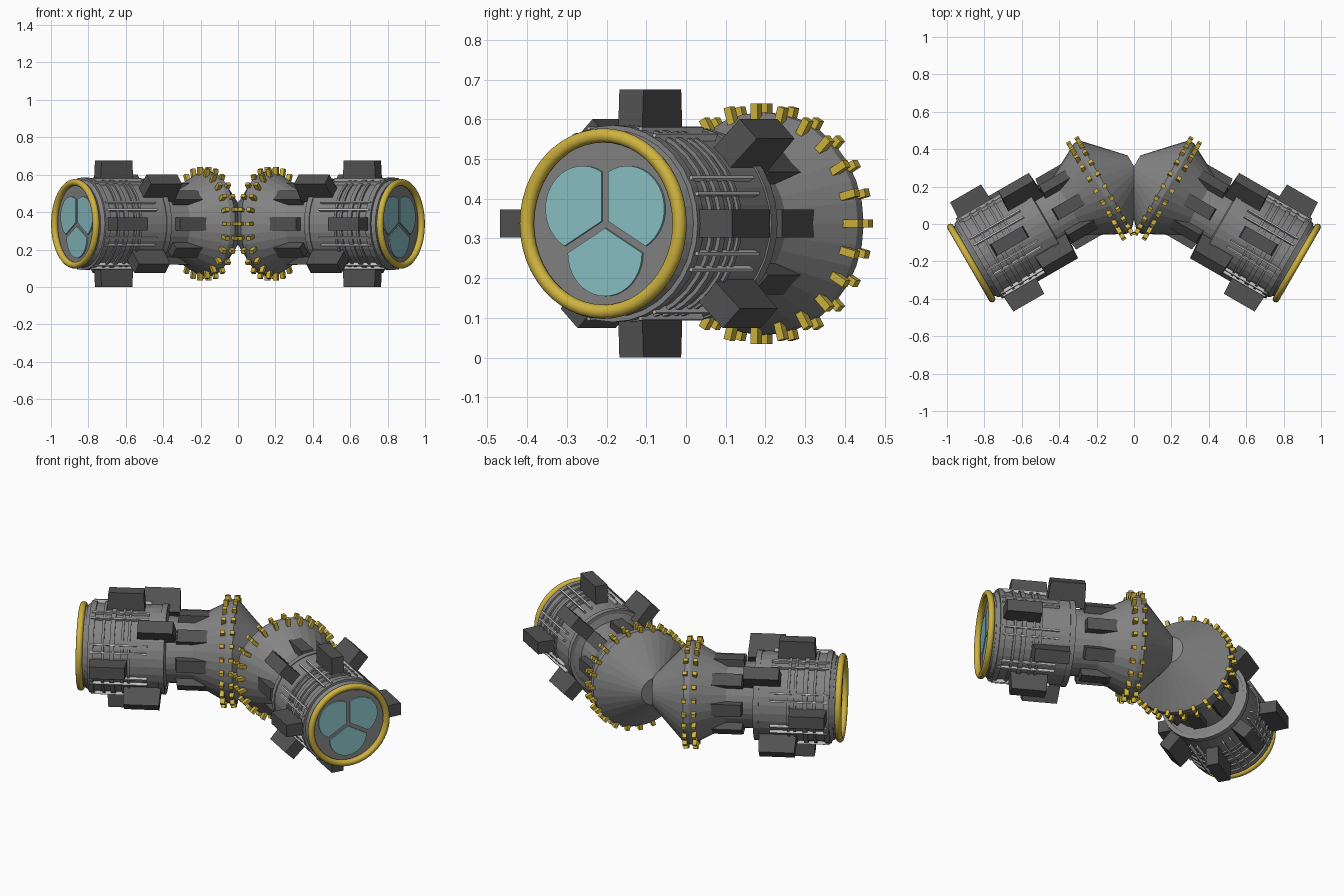
import bpy, bmesh, math
from mathutils import Matrix, Vector

if "Cube" in bpy.data.objects:
    bpy.data.objects.remove(bpy.data.objects["Cube"])

# Pod frame: local z runs outward along the pod, local y is up; left pod is mirrored
FRAME = Matrix(((0.5, 0, 0.866, 0.18),
                (0.866, 0, -0.5, 0.19),
                (0, 1, 0, 0.3375),
                (0, 0, 0, 1)))


def material(name, rgb):
    m = bpy.data.materials.new(name)
    m.diffuse_color = (*rgb, 1)
    m.use_nodes = True
    m.node_tree.nodes["Principled BSDF"].inputs["Base Color"].default_value = m.diffuse_color
    return m


GREY = material("mid grey", (0.23, 0.23, 0.23))
DARK = material("dark grey", (0.085, 0.085, 0.085))
LIGHT = material("light grey", (0.55, 0.55, 0.55))
GOLD = material("gold", (0.62, 0.45, 0.05))
TEAL = material("window teal", (0.26, 0.54, 0.57))


def finish(bm, name, mat, smooth=False):
    bmesh.ops.recalc_face_normals(bm, faces=bm.faces)
    bm.transform(FRAME)
    me = bpy.data.meshes.new(name)
    bm.to_mesh(me)
    bm.free()
    me.materials.append(mat)
    ob = bpy.data.objects.new(name, me)
    bpy.context.collection.objects.link(ob)
    mod = ob.modifiers.new("other_pod", 'MIRROR')
    mod.use_mirror_merge = False
    if smooth:
        for p in me.polygons:
            p.use_smooth = True
    return ob


def lathe(bm, profile, n=32, closed=False):
    """Spin (radius, along) points round the pod axis."""
    rings = [[bm.verts.new((r * math.cos(2 * math.pi * i / n),
                            r * math.sin(2 * math.pi * i / n), u))
              for i in range(n)] for r, u in profile]
    pairs = list(zip(rings, rings[1:]))
    if closed:
        pairs.append((rings[-1], rings[0]))
    for a, b in pairs:
        for i in range(n):
            j = (i + 1) % n
            bm.faces.new((a[i], a[j], b[j], b[i]))
    if not closed:
        bm.faces.new(rings[0])
        bm.faces.new(rings[-1])


def radial_box(bm, angle, r0, r1, width, u0, u1, taper=0.0):
    """Box standing out from the axis; taper shortens its outer face."""
    rot = Matrix.Rotation(math.radians(angle), 4, 'Z')
    vs = bmesh.ops.create_cube(bm, size=1)["verts"]
    for v in vs:
        top = v.co.x > 0
        t = taper if top else 0
        v.co = rot @ Vector((r1 if top else r0, v.co.y * width,
                             u1 - t if v.co.z > 0 else u0 + t))


# Hub cones with narrow neck
bm = bmesh.new()
lathe(bm, [(0.08, -0.215), (0.28, -0.03), (0.28, 0.0), (0.18, 0.19), (0.18, 0.36)])
finish(bm, "hub_and_neck", GREY)

# Pod body
bm = bmesh.new()
lathe(bm, [(0.18, 0.335), (0.215, 0.345), (0.238, 0.36), (0.238, 0.745), (0.225, 0.77)])
finish(bm, "pod_body", GREY)

# Raised bands round the body
bm = bmesh.new()
for u, w, r in ((0.355, 0.03, 0.243), (0.53, 0.014, 0.246), (0.565, 0.014, 0.246),
                (0.62, 0.025, 0.248), (0.67, 0.014, 0.248), (0.735, 0.03, 0.248)):
    lathe(bm, [(0.22, u - w / 2), (r, u - w / 2), (r, u + w / 2), (0.22, u + w / 2)], closed=True)
finish(bm, "body_bands", GREY)

# Thin rails along the body
bm = bmesh.new()
for k in range(8):
    for d in (-5, 5):
        radial_box(bm, 22.5 + 45 * k + d, 0.236, 0.255, 0.009, 0.43, 0.74)
finish(bm, "body_rails", LIGHT)

# Two rows of gear teeth on the hub rim
bm = bmesh.new()
for k in range(24):
    for u in (-0.026, 0.026):
        radial_box(bm, 15 * k, 0.23, 0.303, 0.02, u - 0.012, u + 0.012)
finish(bm, "hub_teeth", GOLD)

# Stand-off blocks round the body: angle, centre along the axis
bm = bmesh.new()
for angle, u in ((0, 0.637), (180, 0.637), (90, 0.56), (270, 0.56),
                 (45, 0.385), (135, 0.385), (225, 0.46), (315, 0.47)):
    radial_box(bm, angle, 0.2, 0.3375, 0.07, u - 0.103, u + 0.103, 0.008)
finish(bm, "body_blocks", DARK)

# Fins bridging the neck and hub cone
bm = bmesh.new()
for k in range(8):
    radial_box(bm, 45 * k, 0.15, 0.218, 0.07, 0.095, 0.285, 0.01)
finish(bm, "neck_fins", DARK)

# Gold end ring
bm = bmesh.new()
lathe(bm, [(0.222 + 0.018 * math.cos(a * math.pi / 6), 0.797 + 0.018 * math.sin(a * math.pi / 6))
           for a in range(12)], n=48, closed=True)
finish(bm, "end_ring", GOLD, smooth=True)

# End plate inside the ring
bm = bmesh.new()
lathe(bm, [(0.22, 0.765), (0.215, 0.782)], n=48)
finish(bm, "end_plate", GREY)

# Three windows: circles trimmed to thirds of the plate
bm = bmesh.new()
for angle in (30, 150, 270):
    part = bmesh.new()
    bmesh.ops.create_circle(part, cap_ends=True, segments=40, radius=0.108,
                            matrix=Matrix.Translation((0.075, 0, 0.78)))
    for s in (1, -1):
        n = Vector((-math.sin(math.radians(60)), s * 0.5, 0))
        bmesh.ops.bisect_plane(part, geom=part.verts[:] + part.edges[:] + part.faces[:],
                               plane_co=n * -0.01, plane_no=n, clear_outer=True)
    ext = bmesh.ops.extrude_face_region(part, geom=part.faces[:])
    for v in ext["geom"]:
        if isinstance(v, bmesh.types.BMVert):
            v.co.z += 0.009
    part.transform(Matrix.Rotation(math.radians(angle), 4, 'Z'))
    tmp = bpy.data.meshes.new("window_part")
    part.to_mesh(tmp)
    part.free()
    bm.from_mesh(tmp)
    bpy.data.meshes.remove(tmp)
finish(bm, "windows", TEAL)
